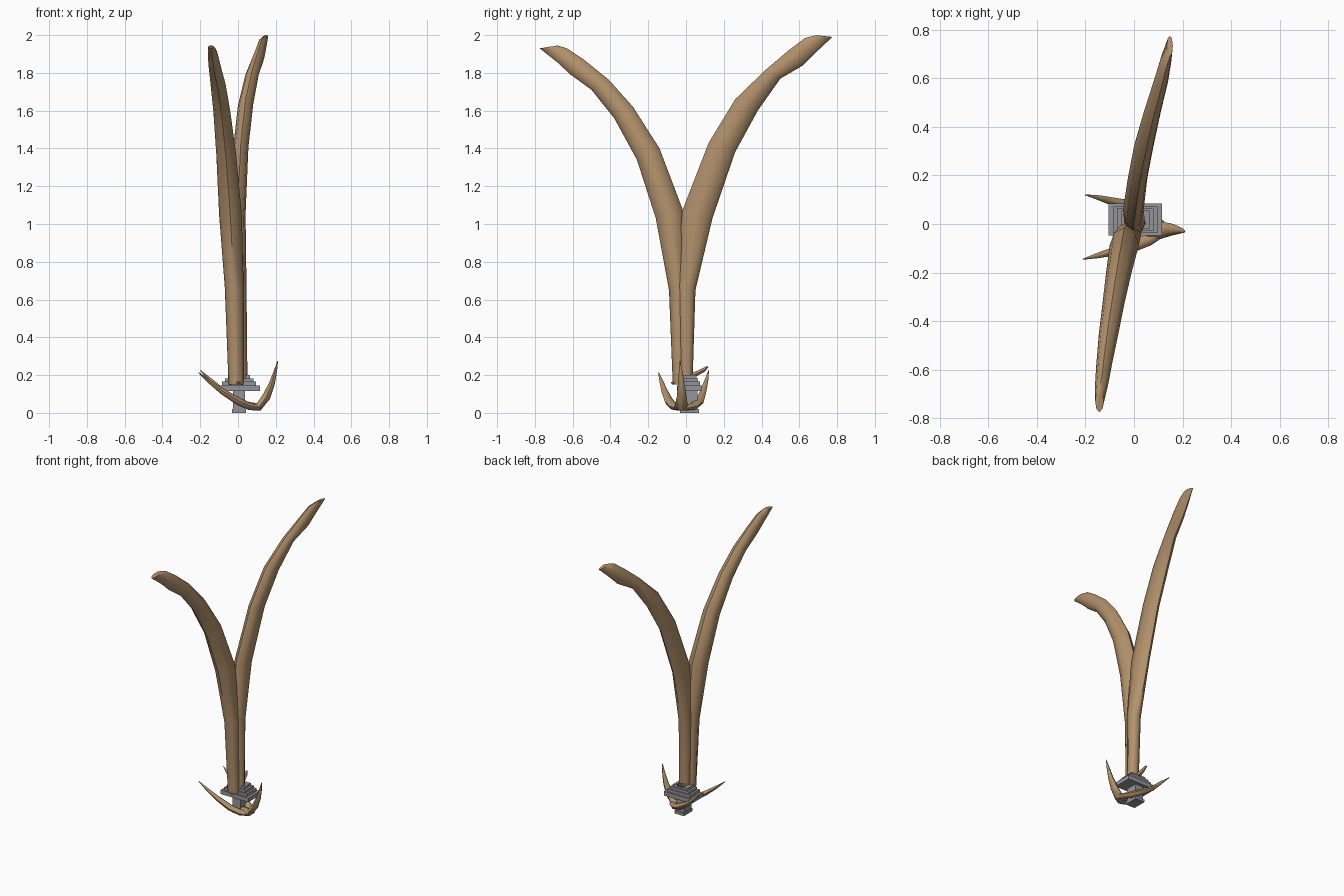
import bpy, bmesh, math
from mathutils import Vector

if "Cube" in bpy.data.objects:
    bpy.data.objects.remove(bpy.data.objects["Cube"])


def material(name, rgb):
    m = bpy.data.materials.new(name)
    m.diffuse_color = (*rgb, 1)
    m.use_nodes = True
    m.node_tree.nodes["Principled BSDF"].inputs["Base Color"].default_value = m.diffuse_color
    return m


TAN = material("tan horn", (0.45, 0.29, 0.15))
GREY = material("stone grey", (0.30, 0.30, 0.32))


def loft(name, rings, mat, angle=48):
    """Skin a list of point rings and cap both ends."""
    bm = bmesh.new()
    vs = [[bm.verts.new(p) for p in r] for r in rings]
    n = len(vs[0])
    for r, s in zip(vs, vs[1:]):
        for i in range(n):
            bm.faces.new((r[i], r[(i + 1) % n], s[(i + 1) % n], s[i]))
    bm.faces.new(vs[0])
    bm.faces.new(vs[-1])
    bmesh.ops.recalc_face_normals(bm, faces=bm.faces)
    me = bpy.data.meshes.new(name)
    bm.to_mesh(me)
    bm.free()
    ob = bpy.data.objects.new(name, me)
    bpy.context.collection.objects.link(ob)
    me.materials.append(mat)
    bpy.ops.object.select_all(action='DESELECT')
    ob.select_set(True)
    bpy.context.view_layer.objects.active = ob
    bpy.ops.object.shade_smooth_by_angle(angle=math.radians(angle))
    return ob


def ring(c, a, b, n=8):
    return [c + a * math.cos(2 * math.pi * i / n) + b * math.sin(2 * math.pi * i / n)
            for i in range(n)]


def horn(name, rows):
    """Rows: outer y, z, inner y, z, x min, x max."""
    rings = []
    for oy, oz, iy, iz, x0, x1 in rows:
        xm = (x0 + x1) / 2
        o, i = Vector((xm, oy, oz)), Vector((xm, iy, iz))
        rings.append(ring((o + i) / 2, (i - o) / 2, Vector(((x1 - x0) / 2, 0, 0))))
    return loft(name, rings, TAN)


def claw(name, rows, n=8):
    """Rows: x, y, z, half width sideways, half thickness."""
    pts = [Vector(r[:3]) for r in rows]
    rings = []
    for k, r in enumerate(rows):
        t = (pts[min(k + 1, len(pts) - 1)] - pts[max(k - 1, 0)]).normalized()
        side = t.cross(Vector((0, 0, 1))).normalized()
        rings.append(ring(pts[k], side * r[3], side.cross(t) * r[4], n))
    return loft(name, rings, TAN)


# two tall spreading horns
horn("rear_horn", [
    (.035, .17, -.03, .17, -.03, .05), (.05, .65, -.045, .68, -.04, .045),
    (.14, 1.03, -.02, 1.07, -.045, .04), (.26, 1.38, .12, 1.43, -.025, .055),
    (.38, 1.60, .26, 1.66, 0, .08), (.50, 1.77, .42, 1.815, .04, .11),
    (.62, 1.84, .55, 1.925, .08, .14), (.70, 1.92, .63, 1.985, .105, .153),
    (.775, 1.99, .69, 2.0, .135, .16)])
horn("front_horn", [
    (-.07, .15, 0, .15, -.05, .03), (-.09, .65, .01, .68, -.07, .03),
    (-.16, 1.03, -.015, 1.07, -.10, .02), (-.26, 1.34, -.14, 1.40, -.115, -.01),
    (-.38, 1.56, -.28, 1.62, -.13, -.04), (-.50, 1.71, -.41, 1.765, -.145, -.065),
    (-.61, 1.79, -.54, 1.87, -.155, -.09), (-.68, 1.855, -.63, 1.93, -.16, -.105),
    (-.775, 1.93, -.68, 1.945, -.16, -.125)])

# three claws under the base
claw("right_claw", [
    (.05, -.03, .04, .03, .018), (.11, -.025, .032, .036, .022), (.15, -.023, .085, .026, .022),
    (.178, -.025, .15, .018, .016), (.198, -.028, .22, .01, .009), (.21, -.032, .275, .002, .002)])
claw("front_left_claw", [
    (.11, -.03, .025, .025, .014), (.06, -.065, .035, .025, .02), (0, -.09, .062, .024, .02),
    (-.08, -.112, .112, .018, .016), (-.15, -.13, .165, .011, .01), (-.21, -.145, .215, .002, .002)])
claw("back_left_claw", [
    (.11, -.01, .025, .025, .014), (.06, .04, .035, .025, .02), (0, .072, .062, .024, .02),
    (-.08, .09, .112, .018, .016), (-.14, .107, .17, .011, .01), (-.2, .12, .225, .002, .002)])

# small root spurs at the foot of the stem
claw("back_spur", [(.0, .0, .19, .022, .016), (.0, .05, .205, .02, .014),
                   (-.005, .09, .225, .014, .012), (-.01, .115, .245, .006, .006)], 6)
claw("front_spur", [(0, -.02, .17, .025, .014), (0, -.055, .16, .018, .012),
                    (0, -.078, .157, .006, .006)], 6)


# stepped pedestal: half x, half y, bottom, top
def block(name, hx, hy, z0, z1, taper=1):
    c = Vector((.006, .018, 0))
    rings = [[c + Vector((sx * hx * k, sy * hy * k, z))
              for sx, sy in ((-1, -1), (1, -1), (1, 1), (-1, 1))]
             for z, k in ((z0, 1), (z1, taper))]
    loft(name, rings, GREY, 20)


block("pedestal_foot", .037, .05, 0, .02)
block("pedestal_column", .032, .043, .02, .115)
block("pedestal_plate", .11, .066, .115, .145)
block("pedestal_step_1", .09, .055, .145, .165)
block("pedestal_step_2", .075, .046, .165, .183)
block("pedestal_step_3", .058, .037, .183, .2)
